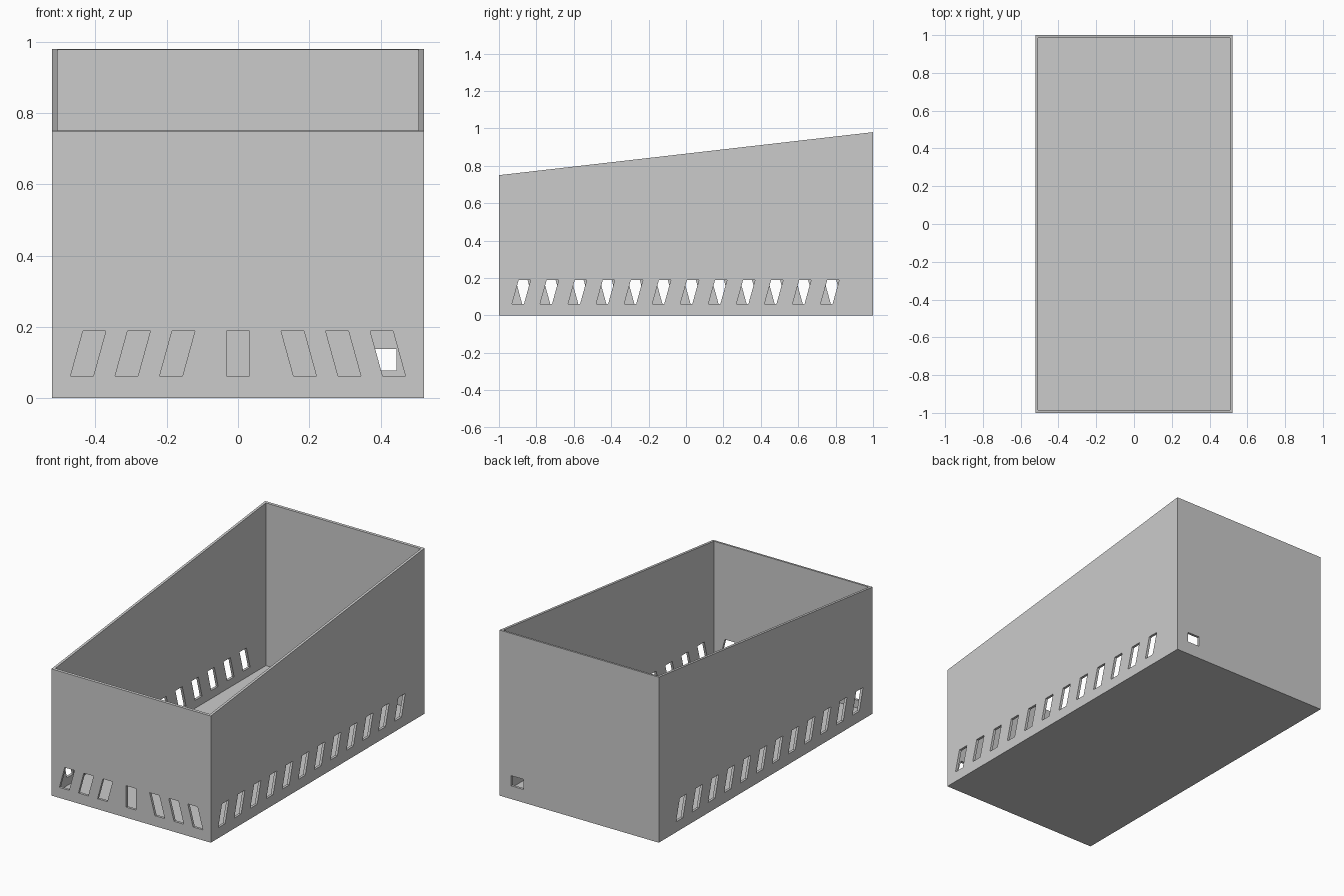
import bpy
import bmesh
from mathutils import Vector

HALF_X, HALF_Y = 0.522, 1.0
FRONT_H, BACK_H = 0.75, 0.98
WALL = 0.015
SLOT_LOW, SLOT_HIGH = 0.062, 0.189
SLOT_W, LEAN = 0.064, 0.035

old = bpy.data.objects.get("Cube")
if old:
    bpy.data.objects.remove(old)

grey = bpy.data.materials.new("light grey")
grey.use_nodes = True
colour = (0.6, 0.6, 0.6, 1)
grey.diffuse_color = colour
grey.node_tree.nodes["Principled BSDF"].inputs["Base Color"].default_value = colour


def add_prism(bm, points, direction):
    """Extrude a flat outline along a direction into a closed solid."""
    face = bm.faces.new([bm.verts.new(p) for p in points])
    new = bmesh.ops.extrude_face_region(bm, geom=[face], use_keep_orig=True)["geom"]
    moved = [v for v in new if isinstance(v, bmesh.types.BMVert)]
    bmesh.ops.translate(bm, verts=moved, vec=Vector(direction))


def finish(bm, name):
    bmesh.ops.recalc_face_normals(bm, faces=bm.faces)
    mesh = bpy.data.meshes.new(name)
    bm.to_mesh(mesh)
    bm.free()
    mesh.materials.append(grey)
    obj = bpy.data.objects.new(name, mesh)
    bpy.context.collection.objects.link(obj)
    return obj


def outline(bottom, lean, width=SLOT_W, low=SLOT_LOW, high=SLOT_HIGH):
    """Slanted slot as (along wall, height) pairs, from its lower start."""
    return [(bottom, low), (bottom + width, low),
            (bottom + width + lean, high), (bottom + lean, high)]


# Open box with a sloping rim: solid wedge, then the top is inset and sunk
bm = bmesh.new()
side = [(-HALF_Y, 0), (HALF_Y, 0), (HALF_Y, BACK_H), (-HALF_Y, FRONT_H)]
add_prism(bm, [(-HALF_X, y, z) for y, z in side], (2 * HALF_X, 0, 0))
bmesh.ops.recalc_face_normals(bm, faces=bm.faces)
bm.faces.ensure_lookup_table()
top = max(bm.faces, key=lambda f: f.normal.z)
bmesh.ops.inset_individual(bm, faces=[top], thickness=WALL, use_even_offset=True)
bmesh.ops.inset_individual(bm, faces=[top], thickness=0)
for v in top.verts:
    v.co.z = WALL
box = finish(bm, "open_box")

# Openings through the walls
bm = bmesh.new()
DEPTH = 0.1

# Side vents: rows leaning opposite ways on the two long walls
for i in range(12):
    y = i * 0.15
    add_prism(bm, [(HALF_X - DEPTH / 2, a, z) for a, z in outline(y - 0.93, LEAN)],
              (DEPTH, 0, 0))
    add_prism(bm, [(-HALF_X - DEPTH / 2, a, z) for a, z in outline(y - 0.876, -LEAN)],
              (DEPTH, 0, 0))

# Front vents: an upright one in the middle, mirrored slanted ones beside it
front = [outline(-SLOT_W / 2, 0)]
for start in (-0.47, -0.345, -0.22):
    left = outline(start, LEAN)
    front += [left, [(-a, z) for a, z in left]]
for shape in front:
    add_prism(bm, [(a, -HALF_Y - DEPTH / 2, z) for a, z in shape], (0, DEPTH, 0))

# Small cable opening in the back wall
hole = outline(0.365, 0, 0.08, 0.078, 0.138)
add_prism(bm, [(a, HALF_Y - DEPTH / 2, z) for a, z in hole], (0, DEPTH, 0))
cutter = finish(bm, "vent_cutter")
cutter.hide_render = True

# Cut the openings and drop the cutter
mod = box.modifiers.new("vents", "BOOLEAN")
mod.operation = "DIFFERENCE"
mod.solver = "EXACT"
mod.object = cutter
bpy.context.view_layer.objects.active = box
bpy.ops.object.modifier_apply(modifier=mod.name)
bpy.data.objects.remove(cutter)
